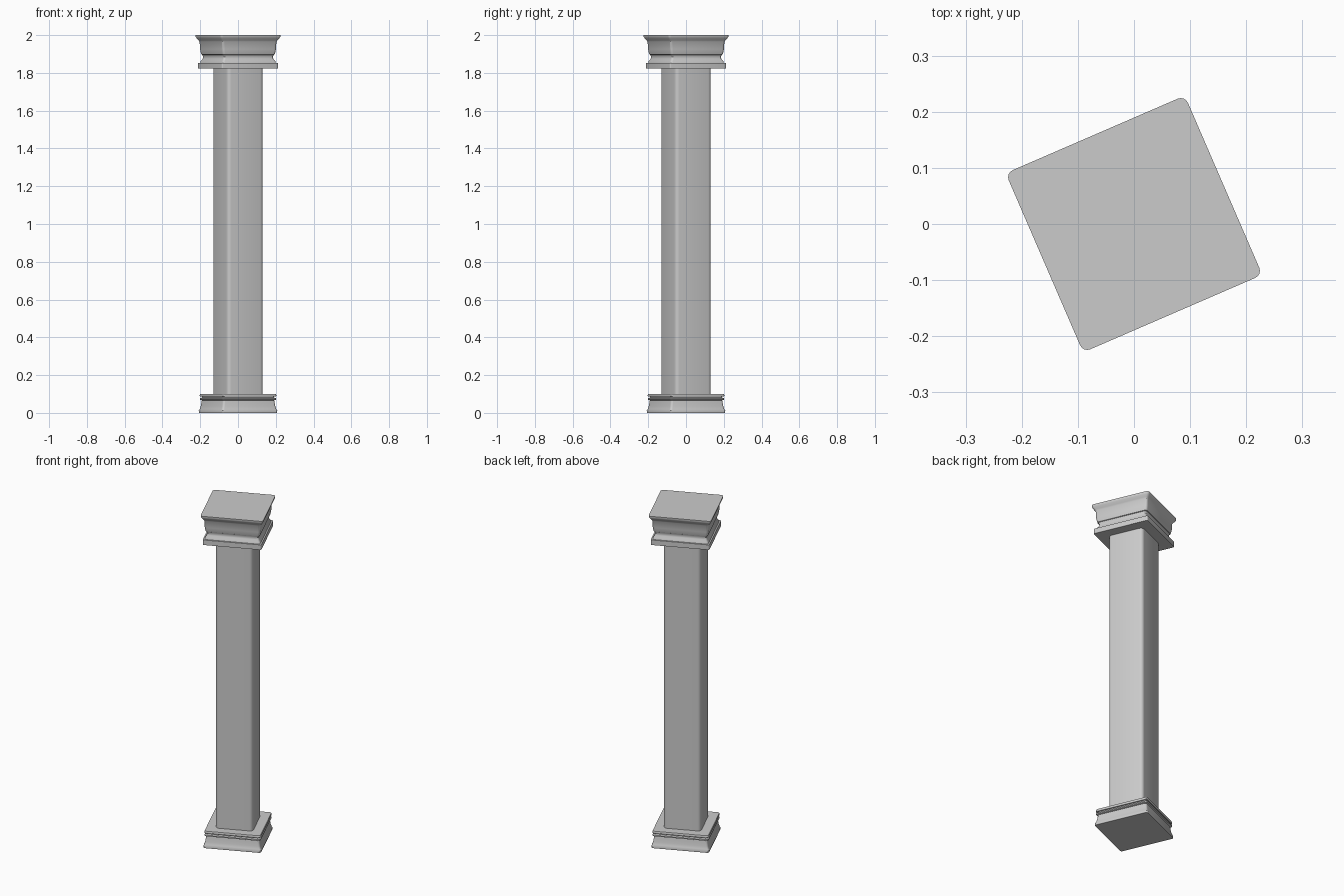
import bpy
import bmesh
from math import radians, cos, sin, pi

if "Cube" in bpy.data.objects:
    bpy.data.objects.remove(bpy.data.objects["Cube"], do_unlink=True)

TURN = radians(23.4)

stone = bpy.data.materials.new("grey_stone")
stone.use_nodes = True
colour = (0.6, 0.6, 0.6, 1)
stone.diffuse_color = colour
stone.node_tree.nodes["Principled BSDF"].inputs["Base Color"].default_value = colour


def rounded_square(half, radius, steps=4):
    """Outline of a turned square with rounded corners."""
    points = []
    for corner in range(4):
        middle = corner * pi / 2 + pi / 4
        cx = (half - radius) * 2 ** 0.5 * cos(middle)
        cy = (half - radius) * 2 ** 0.5 * sin(middle)
        for i in range(steps + 1):
            a = corner * pi / 2 + i * pi / 2 / steps
            x, y = cx + radius * cos(a), cy + radius * sin(a)
            points.append((x * cos(TURN) - y * sin(TURN), x * sin(TURN) + y * cos(TURN)))
    return points


def moulding(name, profile, radius):
    """Loft rounded squares through a profile of (half width, height)."""
    bm = bmesh.new()
    rings = [[bm.verts.new((x, y, z)) for x, y in rounded_square(half, radius)]
             for half, z in profile]
    for low, high in zip(rings, rings[1:]):
        n = len(low)
        for i in range(n):
            j = (i + 1) % n
            bm.faces.new((low[i], low[j], high[j], high[i]))
    bm.faces.new(rings[0][::-1])
    bm.faces.new(rings[-1])
    mesh = bpy.data.meshes.new(name)
    bm.to_mesh(mesh)
    bm.free()
    mesh.materials.append(stone)
    obj = bpy.data.objects.new(name, mesh)
    bpy.context.collection.objects.link(obj)
    bpy.ops.object.select_all(action="DESELECT")
    obj.select_set(True)
    bpy.context.view_layer.objects.active = obj
    bpy.ops.object.shade_smooth_by_angle(angle=radians(35))


# Base: curved foot, narrow groove and thin top slab
moulding("base_foot", [(0.160, 0), (0.161, 0.012), (0.157, 0.02), (0.153, 0.035),
                       (0.150, 0.055), (0.148, 0.068)], 0.012)
moulding("base_groove", [(0.148, 0.066), (0.156, 0.070), (0.156, 0.077),
                         (0.148, 0.081), (0.148, 0.086)], 0.012)
moulding("base_slab", [(0.155, 0.086), (0.157, 0.089), (0.157, 0.095), (0.155, 0.1)], 0.012)

# Shaft with softened corners
moulding("shaft", [(0.104, 0.095), (0.104, 1.83)], 0.02)

# Capital: slab, waisted neck and flared crown
moulding("capital_slab", [(0.163, 1.823), (0.163, 1.853)], 0.008)
moulding("capital_neck", [(0.155, 1.853), (0.153, 1.862), (0.145, 1.874),
                          (0.143, 1.885), (0.147, 1.896), (0.151, 1.898)], 0.012)
moulding("capital_crown", [(0.151, 1.898), (0.153, 1.906), (0.156, 1.925), (0.158, 1.965),
                           (0.163, 1.973), (0.171, 1.985), (0.174, 1.992), (0.174, 2.0)], 0.014)
